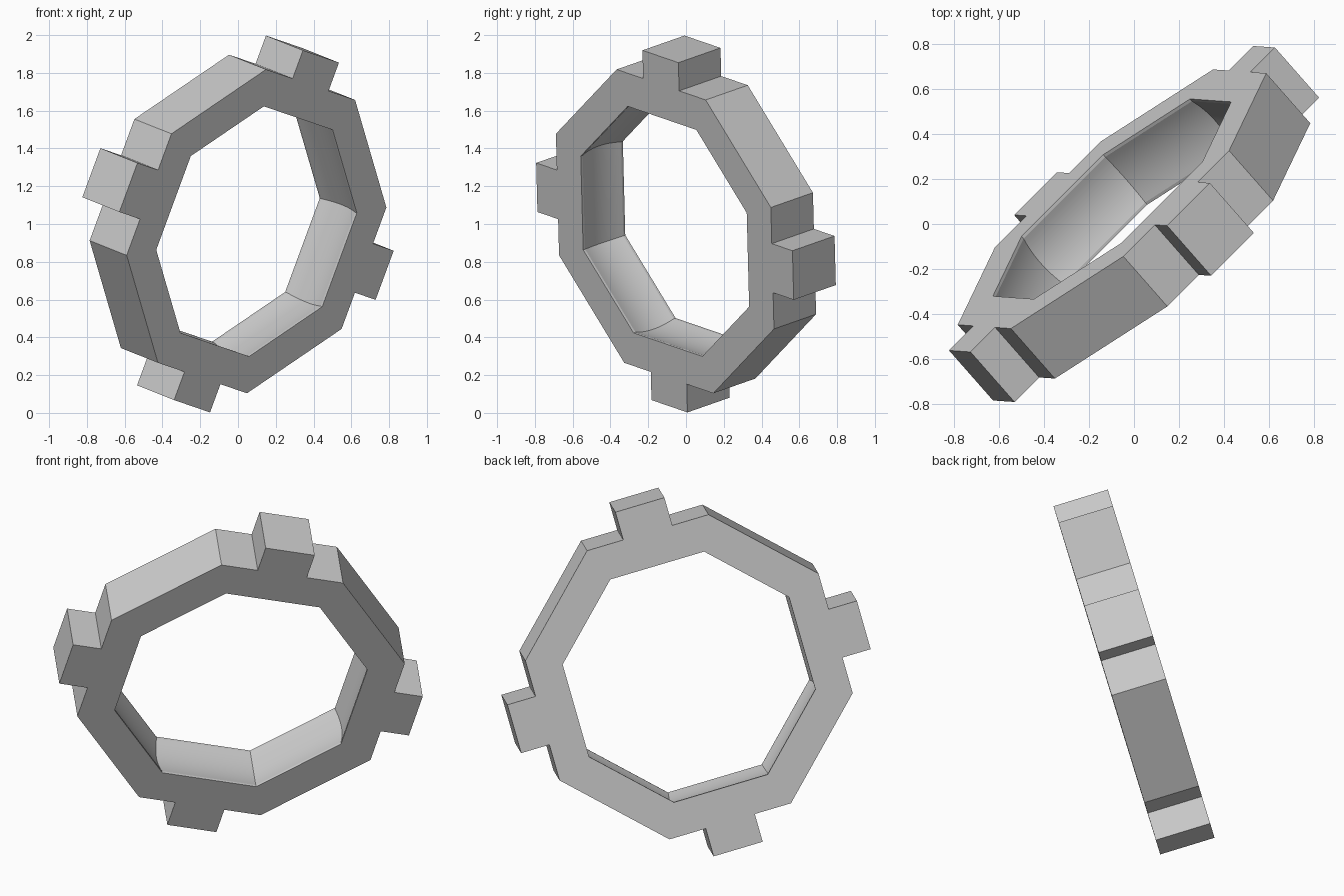
import bpy, bmesh
from math import sin, cos, radians
from mathutils import Matrix, Vector

cube = bpy.data.objects.get("Cube")
if cube:
    bpy.data.objects.remove(cube, do_unlink=True)

OUTER, INNER = 0.896, 0.692       # corner radii
HALF = 0.1535                     # half thickness
LUG_TIP, LUG_HALF = 0.987, 0.1385
LIP, GROOVE, STEPS = 0.014, 0.025, 12

grey = bpy.data.materials.new("plain_grey")
grey.use_nodes = True
grey.diffuse_color = (0.6, 0.6, 0.6, 1)
grey.node_tree.nodes["Principled BSDF"].inputs["Base Color"].default_value = grey.diffuse_color


def corner(radius, k):
    a = radians(45 * k - 22.5)
    return radius * cos(a), radius * sin(a)


def side_outline(k):
    """Outer edge of one side of the octagon; every second side has a square lug."""
    pts = [corner(OUTER, k)]
    if k % 2 == 0:
        root = OUTER * cos(radians(22.5))
        c, s = cos(radians(45 * k)), sin(radians(45 * k))
        for r, t in ((root, -1), (LUG_TIP, -1), (LUG_TIP, 1), (root, 1)):
            t *= LUG_HALF
            pts.append((r * c - t * s, r * s + t * c))
    return pts + [corner(OUTER, k + 1)]


# Bore section: a narrow lip at each rim with a shallow rounded groove between
reach = HALF - LIP
bore = [(INNER, HALF)]
for i in range(STEPS + 1):
    f = 1 - 2 * i / STEPS
    bore.append((INNER + GROOVE * (1 - f * f), reach * f))
bore.append((INNER, -HALF))

bm = bmesh.new()


def verts(points, z):
    return [bm.verts.new((x, y, z)) for x, y in points]


for k in range(8):
    edge = side_outline(k)
    rim = [corner(INNER, k + 1), corner(INNER, k)]
    # Front and back faces of this side
    for z in (HALF, -HALF):
        bm.faces.new(verts(edge + rim, z))
    # Outer walls
    for p, q in zip(edge, edge[1:]):
        bm.faces.new(verts((p, q), HALF) + verts((q, p), -HALF))
    # Grooved bore wall
    for (r0, z0), (r1, z1) in zip(bore, bore[1:]):
        bm.faces.new(verts((corner(r0, k), corner(r0, k + 1)), z0)
                     + verts((corner(r1, k + 1), corner(r1, k)), z1))

bmesh.ops.remove_doubles(bm, verts=bm.verts, dist=0.0001)
bmesh.ops.recalc_face_normals(bm, faces=bm.faces)

# Tilt the ring into its resting pose
across = Vector((0.686, 0.686, -0.235)).normalized()
up = Vector((0.345, -0.025, 0.938))
front = across.cross(up).normalized()
up = front.cross(across)
pose = Matrix((across, up, front)).transposed().to_4x4()
bm.transform(Matrix.Translation((0, 0, 1)) @ pose)

mesh = bpy.data.meshes.new("lugged_ring")
bm.to_mesh(mesh)
bm.free()
mesh.materials.append(grey)
ring = bpy.data.objects.new("lugged_ring", mesh)
bpy.context.collection.objects.link(ring)

bpy.ops.object.select_all(action='DESELECT')
ring.select_set(True)
bpy.context.view_layer.objects.active = ring
bpy.ops.object.shade_smooth_by_angle(angle=radians(12))
